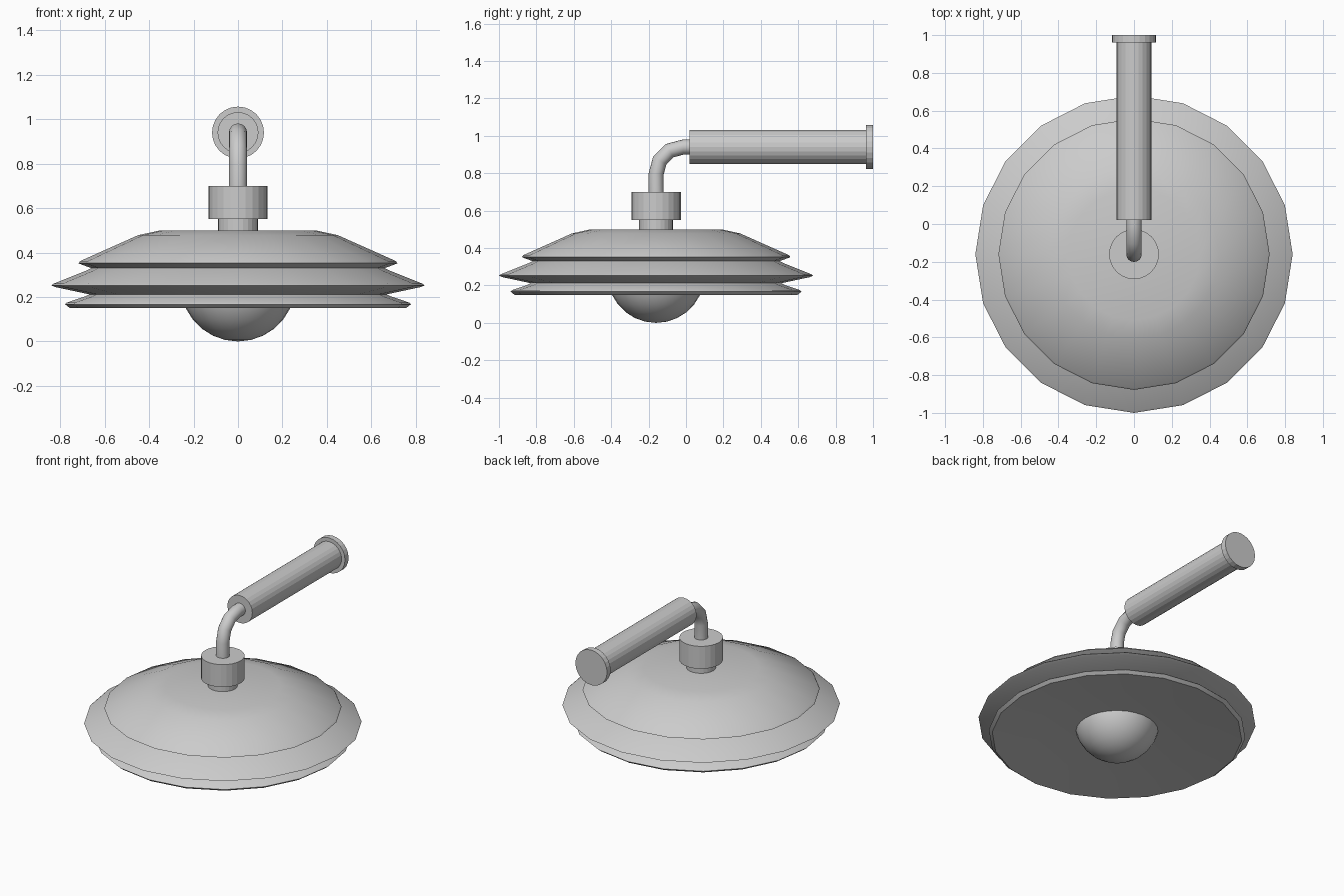
import bpy, bmesh, math
from mathutils import Matrix, Vector

if "Cube" in bpy.data.objects:
    bpy.data.objects.remove(bpy.data.objects["Cube"])

AXIS_Y = -0.16   # vertical axis of the lamp head
ARM_Z = 0.94     # height of the wall arm


def lathe(name, profile, sides, matrix, smooth=None):
    """Revolve (radius, height) points about local z."""
    bm = bmesh.new()
    rings = []
    for r, h in profile:
        if r == 0:
            rings.append([bm.verts.new((0, 0, h))] * sides)
        else:
            rings.append([bm.verts.new((r * math.cos(2 * math.pi * i / sides),
                                        r * math.sin(2 * math.pi * i / sides), h))
                          for i in range(sides)])
    for a, b in zip(rings, rings[1:]):
        for i in range(sides):
            j = (i + 1) % sides
            bm.faces.new(list(dict.fromkeys((a[i], a[j], b[j], b[i]))))
    # close flat ends
    for ring in (rings[0], rings[-1]):
        if ring[0] is not ring[1]:
            bm.faces.new(ring)
    bmesh.ops.transform(bm, matrix=matrix, verts=bm.verts)
    bmesh.ops.recalc_face_normals(bm, faces=bm.faces)
    me = bpy.data.meshes.new(name)
    bm.to_mesh(me)
    bm.free()
    ob = bpy.data.objects.new(name, me)
    bpy.context.collection.objects.link(ob)
    if smooth:
        smooth_object(ob, smooth)
    return ob


def smooth_object(ob, degrees):
    bpy.ops.object.select_all(action='DESELECT')
    ob.select_set(True)
    bpy.context.view_layer.objects.active = ob
    bpy.ops.object.shade_smooth_by_angle(angle=math.radians(degrees))


head = Matrix.Translation((0, AXIS_Y, 0))
arm = Matrix.Translation((0, 0, ARM_Z)) @ Matrix.Rotation(-math.pi / 2, 4, 'X')

# Shade: three stacked fins with a shallow hollow underside
shade_profile = [(0, 0.5), (0.35, 0.5), (0.45, 0.478), (0.71, 0.362), (0.718, 0.352),
                 (0.705, 0.346), (0.66, 0.33), (0.68, 0.32), (0.83, 0.26), (0.84, 0.252),
                 (0.82, 0.244), (0.67, 0.212), (0.69, 0.202), (0.77, 0.175),
                 (0.778, 0.167), (0.757, 0.15), (0.50, 0.172), (0.25, 0.187), (0, 0.19)]
lathe("shade", shade_profile, 20, head, 30)

# Bulb: sphere peeking out below the shade
R = 0.26
bulb_profile = [(R * math.sin(math.pi * i / 14) if 0 < i < 14 else 0,
                 R - R * math.cos(math.pi * i / 14)) for i in range(15)]
# keep the hidden top inside the shade
lathe("bulb", [p for p in bulb_profile if p[1] < 0.45], 28, head, 40)

# Neck and collar
lathe("neck", [(0.09, 0.49), (0.09, 0.56)], 24, head)
lathe("collar", [(0.132, 0.55), (0.132, 0.70)], 24, head)

# Wall arm and its mounting plate
lathe("wall_arm", [(0.092, 0.02), (0.092, 0.965)], 24, arm)
lathe("mounting_plate", [(0.117, 0.962), (0.117, 1.0)], 24, arm)

# Bent pipe: rings swept along a quarter bend
B = 0.145
path = [(AXIS_Y, 0.68, 0)]
for k in range(4):
    a = math.radians(30 * k)
    path.append((AXIS_Y + B - B * math.cos(a), ARM_Z - B + B * math.sin(a), a))
path.append((0.04, ARM_Z, math.pi / 2))
bm = bmesh.new()
rings = []
for y, z, a in path:
    normal = Vector((0, -math.cos(a), math.sin(a)))
    rings.append([bm.verts.new(Vector((0, y, z)) + 0.041 *
                  (Vector((1, 0, 0)) * math.cos(t) + normal * math.sin(t)))
                  for t in (2 * math.pi * i / 16 for i in range(16))])
for a, b in zip(rings, rings[1:]):
    for i in range(16):
        j = (i + 1) % 16
        bm.faces.new((a[i], a[j], b[j], b[i]))
bm.faces.new(rings[0])
bm.faces.new(rings[-1])
bmesh.ops.recalc_face_normals(bm, faces=bm.faces)
mesh = bpy.data.meshes.new("bent_pipe")
bm.to_mesh(mesh)
bm.free()
pipe = bpy.data.objects.new("bent_pipe", mesh)
bpy.context.collection.objects.link(pipe)
smooth_object(pipe, 40)
